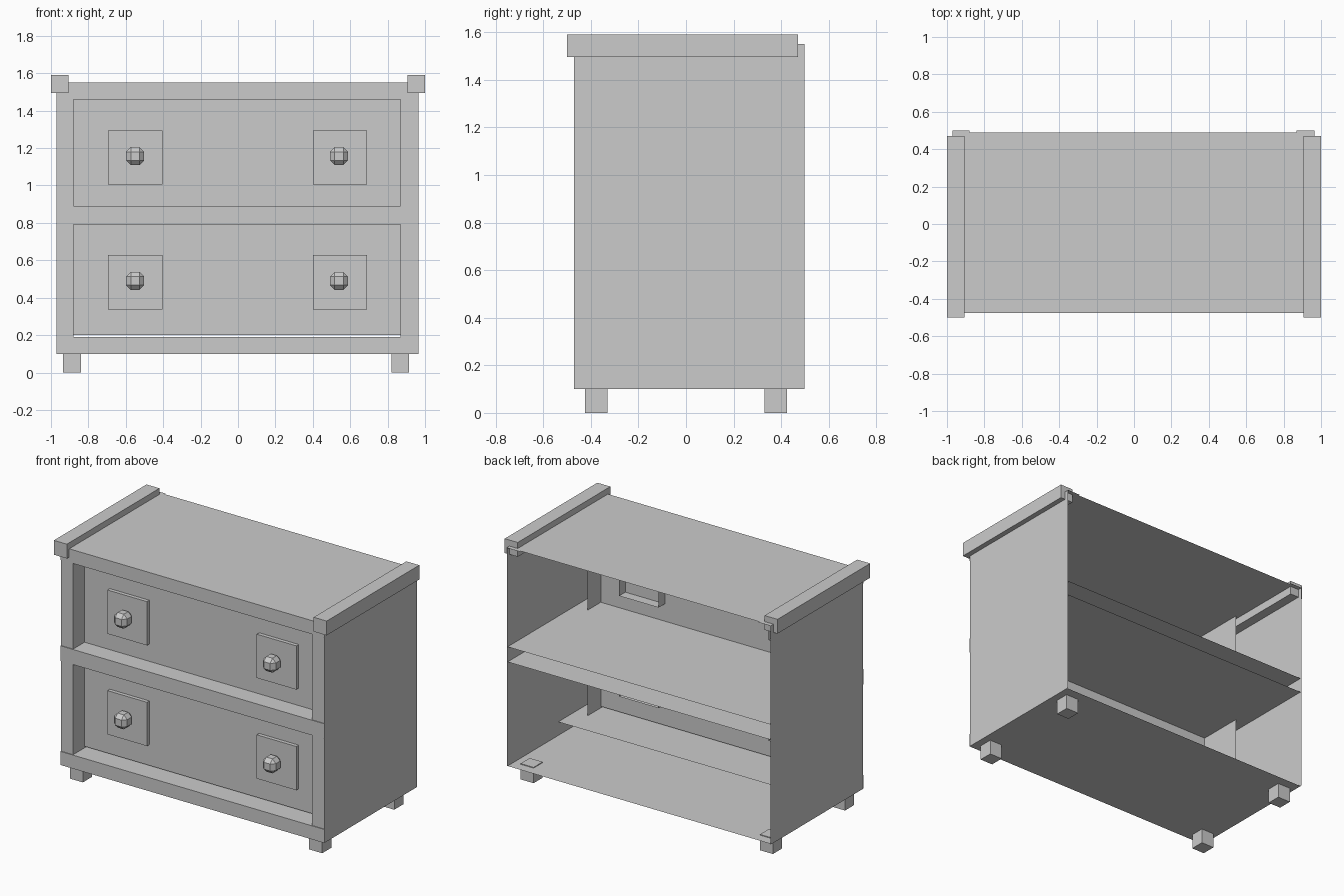
import bpy, bmesh

if "Cube" in bpy.data.objects:
    bpy.data.objects.remove(bpy.data.objects["Cube"])

# Box faces by direction, as corner indices (index = 4*ix + 2*iy + iz)
FACES = {
    "left": (0, 1, 3, 2), "right": (4, 6, 7, 5),
    "front": (0, 4, 5, 1), "back": (2, 3, 7, 6),
    "bottom": (0, 2, 6, 4), "top": (1, 5, 7, 3),
}


def box(name, x, y, z, faces=None, bevel=0.0):
    """Box from ranges; `faces` keeps only the listed sides (open shells)."""
    bm = bmesh.new()
    v = [bm.verts.new((a, b, c)) for a in x for b in y for c in z]
    for f in (faces or FACES):
        bm.faces.new([v[i] for i in FACES[f]])
    bmesh.ops.delete(bm, geom=[p for p in bm.verts if not p.link_faces], context="VERTS")
    if bevel:
        bmesh.ops.bevel(bm, geom=bm.edges[:], offset=bevel, segments=1,
                        affect="EDGES", profile=0.5)
    me = bpy.data.meshes.new(name)
    bm.to_mesh(me)
    bm.free()
    ob = bpy.data.objects.new(name, me)
    bpy.context.collection.objects.link(ob)
    return ob


L, R = -0.97, 0.965            # outer side panels
IL, IR = -0.88, 0.87           # drawer opening sides
FRONT, RAIL, BACK = -0.47, -0.475, 0.49
DRAWER = -0.35                 # recessed drawer front plane

# Thin carcass panels, open at the back
box("top_panel", (L, R), (RAIL, BACK), (1.45, 1.55), ["top"])
box("bottom_panel", (L, R), (RAIL, BACK), (0.1, 0.2), ["bottom"])

# Side stiles: outer sheet, front strip, top strip, inner wall
for side, outer, inner, depth in (("left", L, IL, -0.04), ("right", R, IR, -0.21)):
    x = (min(outer, inner), max(outer, inner))
    other = "right" if side == "left" else "left"
    box(side + "_side_panel", x, (FRONT, 0.498), (0.1, 1.55), [side])
    box(side + "_stile", x, (FRONT, depth), (0.1, 1.55), ["front", other])
    box(side + "_back_corner", x, (BACK, 0.5), (1.46, 1.55), ["top"])

# Horizontal rails with their shelf sheets
box("top_rail", (L, R), (RAIL, DRAWER), (1.46, 1.55), ["front", "bottom"])
box("middle_rail", (L, R), (RAIL, BACK), (0.79, 0.89), ["front", "top", "bottom"])
box("bottom_rail", (L, R), (RAIL, -0.04), (0.1, 0.19), ["front", "top"])

# Drawers: flat front, hollow square plates and chamfered knobs
for level, z0, z1, kz in (("upper", 0.89, 1.46, 1.15), ("lower", 0.2, 0.79, 0.483)):
    box(level + "_drawer_front", (IL, IR), (DRAWER, -0.3), (z0, z1), ["front"])
    for side, px, kx in (("left", (-0.695, -0.405), -0.55), ("right", (0.4, 0.69), 0.54)):
        box(f"{level}_{side}_handle_plate", px, (-0.375, -0.285),
            (kz - 0.145, kz + 0.145), ["front", "left", "right", "top", "bottom"])
        r = 0.048
        box(f"{level}_{side}_knob", (kx - r, kx + r), (-0.468, -0.372),
            (kz + 0.007 - r, kz + 0.007 + r), bevel=0.025)

# Top edge bars
for side, x in (("left", (-1.0, -0.905)), ("right", (0.905, 1.0))):
    box(side + "_top_bar", x, (-0.5, 0.47), (1.495, 1.59))

# Feet
for side, x in (("left", (-0.935, -0.84)), ("right", (0.82, 0.915))):
    for end, y in (("front", (-0.425, -0.33)), ("back", (0.33, 0.425))):
        box(f"{end}_{side}_foot", x, y, (0.0, 0.105))
